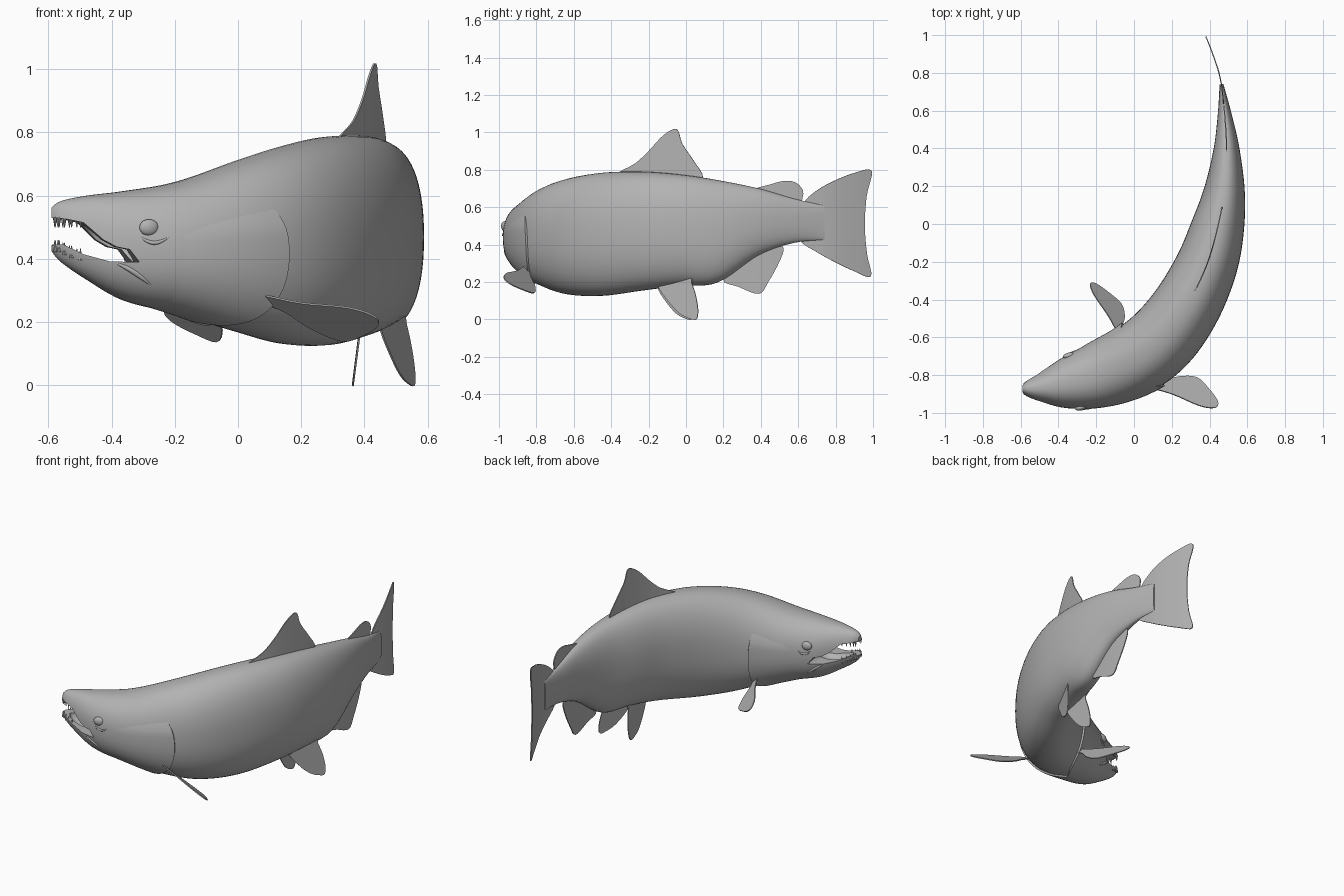
import bpy, bmesh, math
from math import sin, cos, radians
from mathutils import Vector, Matrix

cube = bpy.data.objects.get("Cube")
if cube:
    bpy.data.objects.remove(cube, do_unlink=True)

grey = bpy.data.materials.new("plain grey")
grey.use_nodes = True
grey.diffuse_color = (0.45, 0.45, 0.45, 1)
grey.node_tree.nodes["Principled BSDF"].inputs["Base Color"].default_value = (0.45, 0.45, 0.45, 1)

# Body stations from snout to tail root: x, y, half width, top z, bottom z
STATIONS = [
    (-0.59, -0.873, 0.022, 0.562, 0.425), (-0.56, -0.872, 0.048, 0.583, 0.39),
    (-0.48, -0.865, 0.085, 0.6, 0.335), (-0.36, -0.845, 0.135, 0.615, 0.268),
    (-0.19, -0.8, 0.175, 0.645, 0.225), (0, -0.72, 0.19, 0.71, 0.17),
    (0.145, -0.61, 0.192, 0.755, 0.132), (0.275, -0.44, 0.182, 0.785, 0.127),
    (0.38, -0.23, 0.165, 0.79, 0.155), (0.44, -0.03, 0.143, 0.775, 0.18),
    (0.478, 0.17, 0.11, 0.745, 0.198), (0.49, 0.39, 0.07, 0.7, 0.345),
    (0.48, 0.58, 0.037, 0.645, 0.41), (0.463, 0.74, 0.01, 0.61, 0.425)]
LAST = len(STATIONS) - 1


def catmull(p0, p1, p2, p3, t):
    return [0.5 * (2*b + (c - a)*t + (2*a - 5*b + 4*c - d)*t*t + (3*b - a - 3*c + d)*t**3)
            for a, b, c, d in zip(p0, p1, p2, p3)]


def station(s):
    i = min(int(s), LAST - 1)
    pick = [STATIONS[max(0, min(LAST, i + k))] for k in (-1, 0, 1, 2)]
    return catmull(*pick, s - i)


def frame(s):
    a, b = station(max(0, s - 0.1)), station(min(LAST, s + 0.1))
    along = Vector((b[0] - a[0], b[1] - a[1], 0)).normalized()
    return along, Vector((along.y, -along.x, 0))


def skin(s, angle, lift=0.0):
    """Point on the body surface; angle 0 is the outer flank, 90 degrees the back."""
    x, y, w, top, bottom = station(s)
    c, n = cos(angle), sin(angle)
    full = lambda v: math.copysign(abs(v) ** 0.88, v)
    side = frame(s)[1] * ((w + lift) * full(c))
    z = (top + bottom) / 2 + ((top - bottom) / 2 + lift) * full(n)
    return Vector((x, y, z)) + side


def make(name, bm):
    bmesh.ops.recalc_face_normals(bm, faces=bm.faces)
    mesh = bpy.data.meshes.new(name)
    bm.to_mesh(mesh)
    bm.free()
    obj = bpy.data.objects.new(name, mesh)
    bpy.context.collection.objects.link(obj)
    mesh.materials.append(grey)
    return obj


def finish(obj, angle=40):
    """Apply the modifiers, then smooth the faces and keep sharp edges."""
    graph = bpy.context.evaluated_depsgraph_get()
    mesh = bpy.data.meshes.new_from_object(obj.evaluated_get(graph))
    obj.modifiers.clear()
    obj.data = mesh
    bpy.ops.object.select_all(action='DESELECT')
    obj.select_set(True)
    bpy.context.view_layer.objects.active = obj
    bpy.ops.object.shade_smooth_by_angle(angle=radians(angle))


def grid(bm, rows, closed):
    verts = [[bm.verts.new(p) for p in row] for row in rows]
    n = len(rows[0])
    for a, b in zip(verts, verts[1:]):
        for j in range(n if closed else n - 1):
            bm.faces.new((a[j], a[(j + 1) % n], b[(j + 1) % n], b[j]))
    return verts


# Body: one loft along the bent spine
bm = bmesh.new()
rings = grid(bm, [[skin(LAST * i / 78, math.tau * j / 56) for j in range(56)] for i in range(79)], True)
bm.faces.new(rings[0])
bm.faces.new(rings[-1])
body = make("body", bm)

# Open mouth: a wedge across the head and a hollow between the jaws
along, side = frame(2.4)
centre = Vector((-0.45, -0.86, 0))
gap = [(-0.7, 0.535), (-0.56, 0.528), (-0.5, 0.515), (-0.44, 0.46), (-0.4, 0.438), (-0.36, 0.43),
       (-0.33, 0.39), (-0.42, 0.392), (-0.5, 0.415), (-0.56, 0.446), (-0.7, 0.44)]
bm = bmesh.new()
grid_rows = [[centre + along * (x + 0.45) + side * d + Vector((0, 0, z)) for x, z in gap]
             for d in (-0.4, 0.4)]
ends = grid(bm, grid_rows, True)
bm.faces.new(ends[0])
bm.faces.new(ends[1])
wedge = make("mouth_wedge", bm)
turn = Matrix.Rotation(math.atan2(along.y, along.x), 4, 'Z')
bm = bmesh.new()
bmesh.ops.create_uvsphere(bm, u_segments=24, v_segments=16, radius=1, matrix=Matrix.Translation(
    (-0.42, -0.855, 0.445)) @ turn @ Matrix.Diagonal((0.13, 0.06, 0.075, 1)))
hollow = make("mouth_hollow", bm)
for cutter in (wedge, hollow):
    cutter.hide_render = True
    mod = body.modifiers.new(cutter.name, 'BOOLEAN')
    mod.operation, mod.solver, mod.object = 'DIFFERENCE', 'EXACT', cutter
finish(body)
for cutter in (wedge, hollow):
    bpy.data.objects.remove(cutter, do_unlink=True)

# Gill covers: a shell wrapped under the throat that lifts toward its rear lip
rows = []
for j in range(61):
    deg = -208 + 236 * j / 60
    flank = deg if deg > -90 else -180 - deg
    k = flank + 5
    rear = 5.32 - (0.27 * (k / 33) ** 2 if k > 0 else 1.1 * (k / 85) ** 2)
    fade = min(1, (28 - flank) / 20)
    row = [skin(3.2 + (rear - 3.2) * u / 16, radians(deg), -0.005 + 0.016 * fade * u / 16) for u in range(17)]
    rows.append(row + [skin(rear + 0.01, radians(deg), -0.012)])
bm = bmesh.new()
grid(bm, rows, False)
finish(make("gill_covers", bm))


# Raised folds under the eyes and along the jaw corners
def fold(name, points, thick):
    curve = bpy.data.curves.new(name, 'CURVE')
    curve.dimensions, curve.bevel_depth, curve.bevel_resolution = '3D', thick, 3
    line = curve.splines.new('POLY')
    line.points.add(len(points) - 1)
    for i, (p, q) in enumerate(zip(line.points, points)):
        p.co = (*q, 1)
        p.radius = 0.1 + sin(math.pi * i / (len(points) - 1))
    obj = bpy.data.objects.new(name, curve)
    bpy.context.collection.objects.link(obj)
    curve.materials.append(grey)


for label, mirror in (("outer", False), ("inner", True)):
    flank = lambda deg: radians(180 - deg if mirror else deg)
    steps = [i / 12 for i in range(13)]
    fold(label + "_eye_fold", [skin(3.1 + 0.55 * t, flank(9 - 6 * sin(math.pi * t)), -0.002)
                               for t in steps], 0.006)
    fold(label + "_jaw_fold", [skin(2.6 + 0.85 * t, flank(-20 - 22 * t * t), -0.003)
                               for t in steps], 0.008)
    # Eye
    spot = skin(3.3, flank(17), -0.002)
    head = frame(3.3)[0]
    bm = bmesh.new()
    bmesh.ops.create_uvsphere(bm, u_segments=24, v_segments=16, radius=1,
                              matrix=Matrix.Translation(spot)
                              @ Matrix.Rotation(math.atan2(head.y, head.x), 4, 'Z')
                              @ Matrix.Diagonal((0.031, 0.016, 0.026, 1)))
    finish(make(label + "_eye", bm))
    # Teeth along both jaws
    bm = bmesh.new()
    for i in range(5):
        s = 0.55 + 0.3 * i
        x, y, w = station(s)[:3]
        out = frame(s)[1] * (w * (-0.78 if mirror else 0.78))
        for z, flip, size in ((0.516, math.pi, 0.022), (0.441 - 0.009 * max(0, i - 1), 0, 0.027)):
            bmesh.ops.create_cone(bm, cap_ends=True, segments=8, radius1=0.007, radius2=0.001,
                                  depth=size + 0.012, matrix=Matrix.Translation((x + out.x, y + out.y, z))
                                  @ Matrix.Rotation(flip, 4, 'X'))
    finish(make(label + "_teeth", bm))


# Fins: smooth outlines given a thin body
def outline(points):
    n = len(points)
    return [catmull(*[points[(i + k) % n] for k in (-1, 0, 1, 2)], t / 4)
            for i in range(n) for t in range(4)]


def fin(name, bm):
    obj = make(name, bm)
    mod = obj.modifiers.new("thickness", 'SOLIDIFY')
    mod.thickness, mod.offset = 0.006, 0
    finish(obj)


spine = [station(6 + i / 8)[:2] for i in range(57)] + [(0.448, 0.81), (0.424, 0.88), (0.4, 0.945), (0.373, 1.01)]


def spine_x(y):
    for a, b in zip(spine, spine[1:]):
        if y <= b[1]:
            return a[0] + (b[0] - a[0]) * (y - a[1]) / (b[1] - a[1])
    return spine[-1][0]


def middle_fin(name, points):
    """Fin on the centre plane, bent to follow the spine; points are y, z."""
    bm = bmesh.new()
    bm.faces.new([bm.verts.new((0, y, z)) for y, z in outline(points)])
    for i in range(-10, 25):
        bmesh.ops.bisect_plane(bm, geom=bm.verts[:] + bm.edges[:] + bm.faces[:],
                               plane_co=(0, i * 0.0413, 0), plane_no=(0, 1, 0))
    for v in bm.verts:
        v.co.x = spine_x(v.co.y)
    fin(name, bm)


middle_fin("dorsal_fin", [(-0.37, 0.77), (-0.27, 0.835), (-0.2, 0.9), (-0.12, 0.985), (-0.05, 1.018),
                          (-0.02, 0.94), (0.04, 0.85), (0.09, 0.76), (0, 0.73), (-0.2, 0.74)])
middle_fin("adipose_fin", [(0.36, 0.69), (0.45, 0.722), (0.52, 0.74), (0.58, 0.735), (0.62, 0.7),
                           (0.625, 0.66), (0.6, 0.625), (0.48, 0.64)])
middle_fin("anal_fin", [(0.2, 0.215), (0.28, 0.175), (0.39, 0.137), (0.44, 0.2), (0.5, 0.31),
                        (0.52, 0.385), (0.46, 0.42), (0.33, 0.34)])
middle_fin("tail_fin", [(0.63, 0.62), (0.7, 0.69), (0.8, 0.745), (0.9, 0.783), (0.992, 0.795),
                        (0.965, 0.66), (0.955, 0.5), (0.967, 0.35), (0.988, 0.23), (0.9, 0.258),
                        (0.8, 0.305), (0.7, 0.36), (0.61, 0.425), (0.64, 0.52)])


def paired_fin(name, points, root, along, across):
    root, along, across = Vector(root), Vector(along), Vector(across)
    bm = bmesh.new()
    bm.faces.new([bm.verts.new(root + along * u + across * v) for u, v in outline(points)])
    fin(name, bm)


pectoral = [(-0.12, 0), (0.3, -0.02), (0.75, -0.2), (1, -0.1), (1.04, 0.2), (0.9, 0.62),
            (0.7, 0.97), (0.4, 0.78), (0.15, 0.4), (-0.1, 0.2)]
paired_fin("outer_pectoral_fin", pectoral, (0.1, -0.87, 0.28), (0.33, -0.09, -0.07), (0, 0.125, -0.093))
paired_fin("inner_pectoral_fin", pectoral, (-0.09, -0.57, 0.27), (-0.13, 0.25, -0.05), (0.118, -0.03, -0.1))
pelvic = [(0, -0.3), (0, 0), (0.25, 0.4), (0.6, 0.8), (0.95, 0.99), (1.1, 0.99), (1.15, 0.75),
          (1.1, 0.35), (1, 0), (0.95, -0.3)]
paired_fin("left_pelvic_fin", pelvic, (0.45, -0.15, 0.18), (0.08, 0.18, 0.02), (0.02, 0.01, -0.2))
paired_fin("right_pelvic_fin", pelvic, (0.385, -0.15, 0.165), (0, 0.17, 0.01), (-0.022, -0.005, -0.175))
